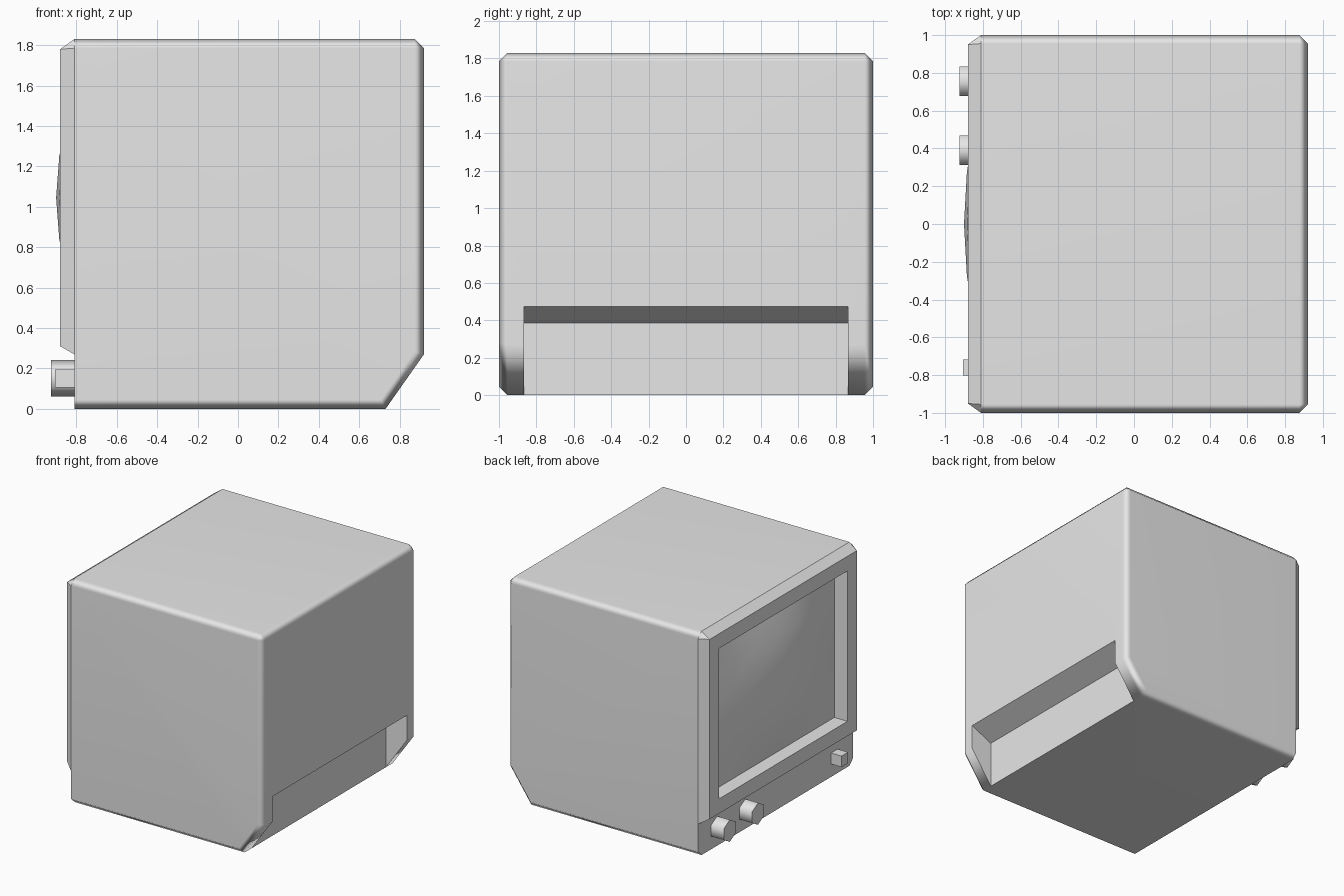
import bpy, bmesh
from math import radians, pi
from mathutils import Matrix

cube = bpy.data.objects.get("Cube")
if cube:
    bpy.data.objects.remove(cube, do_unlink=True)

grey = bpy.data.materials.new("light_grey")
grey.use_nodes = True
COLOR = (0.8, 0.8, 0.8, 1)
grey.diffuse_color = COLOR
grey.node_tree.nodes["Principled BSDF"].inputs["Base Color"].default_value = COLOR

FRONT, BACK, TOP, HALF = -0.81, 0.92, 1.83, 1.0
BEVEL = 0.045


def finish(bm, name, smooth=None):
    bmesh.ops.recalc_face_normals(bm, faces=bm.faces)
    mesh = bpy.data.meshes.new(name)
    bm.to_mesh(mesh)
    bm.free()
    mesh.materials.append(grey)
    obj = bpy.data.objects.new(name, mesh)
    bpy.context.collection.objects.link(obj)
    if smooth:
        shade(obj, smooth)
    return obj


def select(obj):
    bpy.ops.object.select_all(action='DESELECT')
    obj.select_set(True)
    bpy.context.view_layer.objects.active = obj


def shade(obj, angle):
    select(obj)
    bpy.ops.object.shade_smooth_by_angle(angle=radians(angle))


def prism(profile, half):
    """Extrude an x-z profile along y."""
    bm = bmesh.new()
    face = bm.faces.new([bm.verts.new((x, -half, z)) for x, z in profile])
    out = bmesh.ops.extrude_face_region(bm, geom=[face])["geom"]
    moved = [v for v in out if isinstance(v, bmesh.types.BMVert)]
    bmesh.ops.translate(bm, verts=moved, vec=(0, 2 * half, 0))
    return bm


def box(name, x0, x1, y, half, z0, z1):
    bm = prism([(x0, z0), (x1, z0), (x1, z1), (x0, z1)], half)
    bmesh.ops.translate(bm, verts=bm.verts, vec=(0, y, 0))
    return finish(bm, name)


def cut(obj, cutter):
    mod = obj.modifiers.new("cut", 'BOOLEAN')
    mod.operation, mod.solver, mod.object = 'DIFFERENCE', 'EXACT', cutter
    select(obj)
    bpy.ops.object.modifier_apply(modifier=mod.name)


# Cabinet: side profile with sloped lower back corner and softened edges
bm = prism([(FRONT, 0), (0.73, 0), (BACK, 0.27), (BACK, TOP), (FRONT, TOP)], HALF)
soft = []
for e in bm.edges:
    a, b = (v.co for v in e.verts)
    at_front = a.x < FRONT + 0.01 and b.x < FRONT + 0.01
    side_rim = abs(a.y - b.y) < 0.01
    top_back = a.z > 1.8 and b.z > 1.8 and min(a.x, b.x) > 0.9
    if (side_rim and not at_front) or top_back:
        soft.append(e)
bmesh.ops.recalc_face_normals(bm, faces=bm.faces)
bmesh.ops.bevel(bm, geom=soft, offset=BEVEL, segments=1, affect='EDGES', profile=0.5)
cabinet = finish(bm, "cabinet")

# Bezel: tapered front frame
bm = bmesh.new()
for s in (-1, 1):
    for p in ((FRONT, HALF, 0.27), (FRONT, HALF, TOP - BEVEL), (FRONT, HALF - BEVEL, TOP),
              (-0.88, 0.95, 0.31), (-0.88, 0.95, 1.78)):
        bm.verts.new((p[0], s * p[1], p[2]))
bmesh.ops.convex_hull(bm, input=bm.verts)
bmesh.ops.dissolve_limit(bm, angle_limit=0.02, verts=bm.verts, edges=bm.edges)
bezel = finish(bm, "bezel")

# Screen pocket and the recess along the lower back
pocket = box("pocket_cutter", -1.1, -0.76, 0, 0.83, 0.43, 1.66)
recess = finish(prism([(0.73, -0.1), (1.11, -0.1), (1.11, 0.565), (0.73, 0.385)], 0.867),
                "recess_cutter")
cut(cabinet, recess)
cut(cabinet, pocket)
cut(bezel, pocket)
for helper in (pocket, recess):
    bpy.data.objects.remove(helper, do_unlink=True)
shade(cabinet, 58)
cabinet.modifiers.new("even_shading", 'WEIGHTED_NORMAL').keep_sharp = True
shade(bezel, 30)

# Bulging screen
bm = bmesh.new()
bmesh.ops.create_grid(bm, x_segments=6, y_segments=6, size=1)
for v in bm.verts:
    u, w = v.co.x, v.co.y
    v.co = (-0.761 - 0.139 * (1 - u * u) * (1 - w * w), -0.83 * u, 1.045 + 0.615 * w)
screen = finish(bm, "screen", 40)
if screen.data.polygons[0].normal.x > 0:
    screen.data.flip_normals()

# Hexagonal knobs and the square button
for name, y in (("outer_knob", 0.755), ("inner_knob", 0.39)):
    bm = bmesh.new()
    bmesh.ops.create_cone(bm, cap_ends=True, segments=6, radius1=0.09, radius2=0.09, depth=0.125)
    bmesh.ops.transform(bm, verts=bm.verts, matrix=Matrix.Translation((-0.8625, y, 0.152))
                        @ Matrix.Rotation(pi / 2, 4, 'Y') @ Matrix.Rotation(0, 4, 'Z'))
    tips = max(v.co.z for v in bm.verts) - 0.152
    if tips < 0.085:
        bmesh.ops.rotate(bm, verts=bm.verts, cent=(0, y, 0.152),
                         matrix=Matrix.Rotation(pi / 6, 3, 'X'))
    finish(bm, name, 62)
box("power_button", -0.905, -0.80, -0.76, 0.042, 0.105, 0.195)
